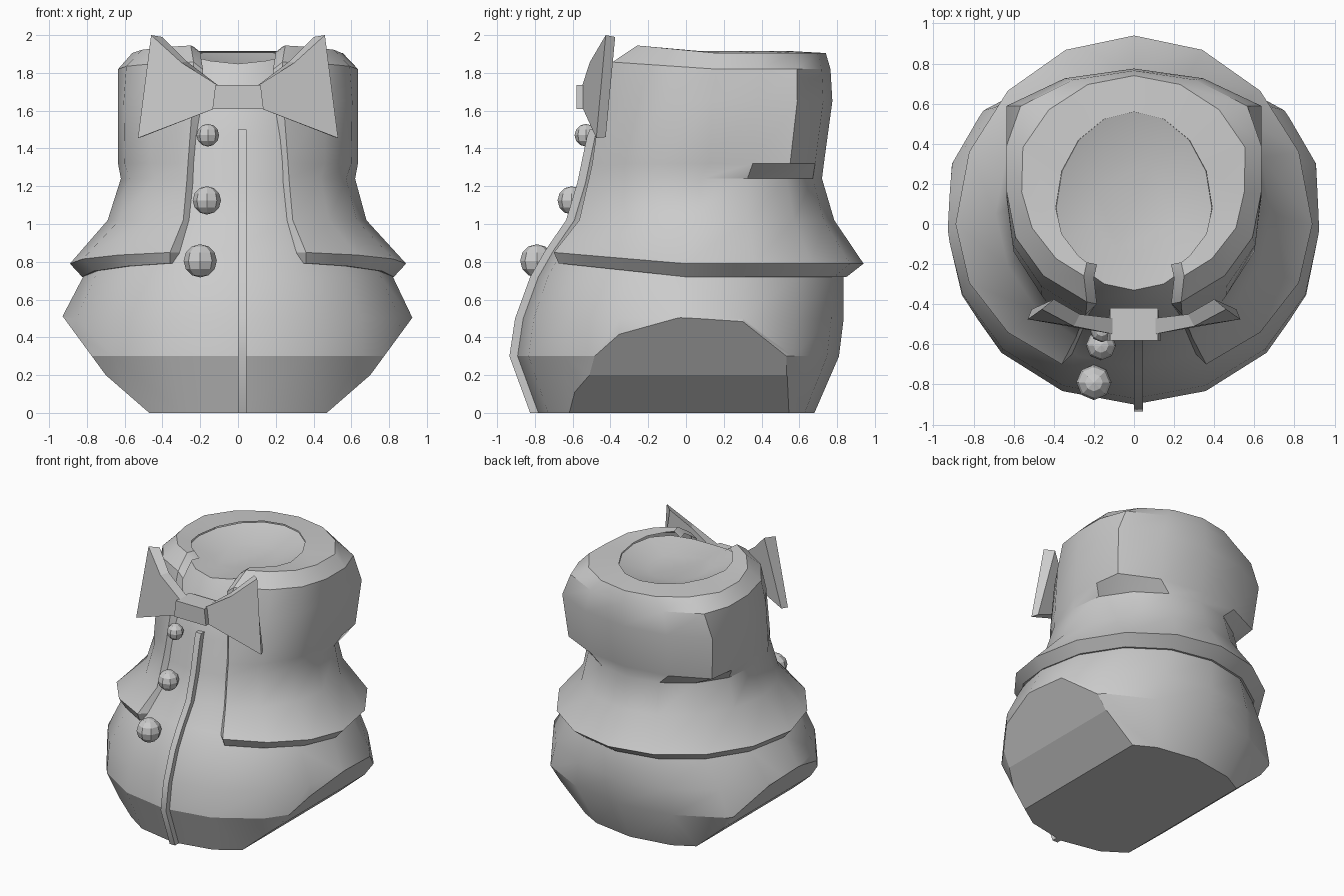
import bpy, bmesh, math
from mathutils import Vector

if "Cube" in bpy.data.objects:
    bpy.data.objects.remove(bpy.data.objects["Cube"])

grey = bpy.data.materials.new("plain_grey")
grey.diffuse_color = (0.6, 0.6, 0.6, 1)
grey.use_nodes = True
grey.node_tree.nodes["Principled BSDF"].inputs["Base Color"].default_value = grey.diffuse_color


def finish(name, bm, angle=30):
    bmesh.ops.recalc_face_normals(bm, faces=bm.faces)
    me = bpy.data.meshes.new(name)
    bm.to_mesh(me)
    bm.free()
    ob = bpy.data.objects.new(name, me)
    bpy.context.collection.objects.link(ob)
    me.materials.append(grey)
    bpy.context.view_layer.objects.active = ob
    ob.select_set(True)
    if angle:
        bpy.ops.object.shade_smooth_by_angle(angle=math.radians(angle))
    ob.select_set(False)
    return ob


def ring_point(t, z, af, ab, yf, yb, yc, clamp=9):
    """Point on an egg-shaped ring; t = 0 is the front, clamp flattens the sides."""
    c = math.cos(t)
    x = (af if c > 0 else ab) * math.sin(t)
    y = yc + ((yf - yc) * c if c > 0 else (yc - yb) * c)
    return Vector((max(-clamp, min(clamp, x)), y, z))


def bridge(bm, rows, closed):
    n = len(rows[0])
    for r0, r1 in zip(rows, rows[1:]):
        for i in range(n if closed else n - 1):
            j = (i + 1) % n
            bm.faces.new((r0[i], r0[j], r1[j], r1[i]))


STEP = math.tau / 16

# Body: round belly rising to a shallow dented neck, dipping at the front
body_rings = [  # z, front half width, back half width, front y, back y, mid y, front dip
    (0.0, 0.79, 0.83, -0.79, 0.68, 0.0, 0), (0.3, 0.935, 1.06, -0.90, 0.81, -0.02, 0),
    (0.5, 0.925, 0.98, -0.87, 0.835, -0.03, 0), (0.72, 0.82, 0.82, -0.79, 0.835, -0.02, 0),
    (0.86, 0.74, 0.74, -0.71, 0.78, 0.0, 0), (1.02, 0.60, 0.60, -0.60, 0.68, 0.0, 0),
    (1.22, 0.57, 0.57, -0.54, 0.62, 0.0, 0), (1.46, 0.55, 0.55, -0.49, 0.62, 0.0, 0),
    (1.7, 0.50, 0.50, -0.42, 0.62, 0.05, 0), (1.908, 0.388, 0.388, -0.33, 0.56, 0.08, 0.06),
    (1.84, 0.21, 0.21, -0.14, 0.33, 0.08, 0)]
bm = bmesh.new()
rows = []
for z, af, ab, f, b, c, dip in body_rings:
    pts = [ring_point(i * STEP, z, af, ab, f, b, c, 0.935) for i in range(16)]
    for i, p in enumerate(pts):
        p.z -= dip * max(0, math.cos(i * STEP)) ** 4
    rows.append([bm.verts.new(p) for p in pts])
bridge(bm, rows, True)
bm.faces.new(rows[0])
bm.faces.new(rows[-1])
# Slanted flat cuts where the legs would join
for s in (1, -1):
    for co, no in (((0.7, 0, 0.2), (0.3, 0, -0.22)), ((0.47, 0, 0), (0.2, 0, -0.23))):
        cut = bmesh.ops.bisect_plane(
            bm, geom=bm.verts[:] + bm.edges[:] + bm.faces[:], dist=1e-5,
            plane_co=(co[0] * s, 0, co[2]), plane_no=(no[0] * s, 0, no[2]), clear_outer=True)
        edges = [e for e in cut["geom_cut"] if isinstance(e, bmesh.types.BMEdge)]
        bmesh.ops.contextual_create(bm, geom=edges)
body = finish("body", bm, 27)
for poly in body.data.polygons:  # keep the cut faces flat
    if poly.normal.z < -0.4 and abs(poly.normal.x) > 0.6 and len(poly.vertices) > 5:
        poly.use_smooth = False

# Jacket: open shell with a flared hem, flat sides at the arms and a neck rim
jacket_rings = [  # z, front half width, back half width, front y, back y, mid y, side limit, opening x, front lift
    (0.72, 0.79, 0.79, -0.70, 0.81, 0.0, 9, 0.36, 0.08),
    (0.72, 0.825, 0.825, -0.75, 0.85, 0.0, 9, 0.36, 0.08),
    (0.79, 0.89, 0.89, -0.765, 0.94, 0.0, 9, 0.36, 0.065),
    (1.02, 0.68, 0.69, -0.63, 0.785, 0.05, 9, 0.29, 0.0),
    (1.24, 0.62, 0.64, -0.58, 0.72, 0.08, 0.62, 0.27, 0.0),
    (1.32, 0.65, 0.86, -0.555, 0.73, 0.12, 0.635, 0.265, 0.0),
    (1.65, 0.655, 0.90, -0.495, 0.775, 0.14, 0.635, 0.24, 0.0),
    (1.82, 0.64, 0.80, -0.43, 0.765, 0.16, 0.635, 0.235, 0.04),
    (1.905, 0.55, 0.60, -0.31, 0.74, 0.16, 0.56, 0.25, 0.045),
    (1.915, 0.39, 0.39, -0.26, 0.56, 0.08, 9, 0.235, 0.03)]
bm = bmesh.new()
rows = []
for z, af, ab, f, b, c, lim, xo, lift in jacket_rings:
    row = []
    for i in range(1, 16):
        t = i * STEP
        if i in (1, 15):
            t = math.asin(xo / af) * (1 if i == 1 else -1)
        p = ring_point(t, z, af, ab, f, b, c, lim)
        p.z += lift * max(0, math.cos(t))
        row.append(p)
    # turn the front edges inward to give the cloth its thickness
    drop = 0.0 if z < 1.81 else 0.04
    ends = [Vector((p.x - math.copysign(0.05, p.x), p.y + (0.05 if z < 1.81 else -0.01), p.z - drop))
            for p in (row[0], row[-1])]
    rows.append([bm.verts.new(p) for p in [ends[0]] + row + [ends[1]]])
bridge(bm, rows, False)
finish("jacket", bm)

# Placket: narrow strip following the front of the belly
path = [(-0.79, 0), (-0.90, 0.3), (-0.87, 0.5), (-0.79, 0.72), (-0.71, 0.86),
        (-0.60, 1.02), (-0.54, 1.22), (-0.49, 1.46), (-0.475, 1.5)]
bm = bmesh.new()
rows = [[bm.verts.new((x, y + d, z)) for x, d in
         ((0, 0.06), (0, -0.035), (0.045, -0.035), (0.045, 0.06))] for y, z in path]
bridge(bm, rows, True)
bm.faces.new(rows[0])
bm.faces.new(rows[-1])
finish("placket", bm)

# Buttons
for k, (x, y, z, r) in enumerate([(-0.2, -0.79, 0.805, 0.088), (-0.165, -0.605, 1.125, 0.075),
                                  (-0.16, -0.53, 1.47, 0.06)]):
    bm = bmesh.new()
    bmesh.ops.create_uvsphere(bm, u_segments=8, v_segments=6, radius=r)
    bmesh.ops.translate(bm, verts=bm.verts, vec=(x, y, z))
    finish(f"button_{k + 1}", bm, 0)


def slab(name, front, back):
    """Solid between two matching outlines."""
    bm = bmesh.new()
    rows = [[bm.verts.new(p) for p in o] for o in (front, back)]
    bridge(bm, rows, True)
    bm.faces.new(rows[0])
    bm.faces.new(rows[1])
    finish(name, bm, 0)


# Bow tie: knot and two flared wings
slab("bow_knot",
     [(-0.135, -0.58, 1.61), (0.135, -0.58, 1.61), (0.12, -0.58, 1.735), (-0.12, -0.58, 1.735)],
     [(-0.12, -0.42, 1.61), (0.12, -0.42, 1.61), (0.12, -0.42, 1.735), (-0.12, -0.42, 1.735)])
for s, side in ((-1, "left"), (1, "right")):
    front = [(0.1, -0.55, 1.62), (0.53, -0.475, 1.455), (0.46, -0.425, 2.0), (0.3, -0.51, 1.855), (0.1, -0.55, 1.73)]
    back = [(0.1, -0.47, 1.63), (0.51, -0.425, 1.46), (0.40, -0.375, 1.99), (0.27, -0.45, 1.86), (0.1, -0.47, 1.73)]
    slab(f"bow_wing_{side}", [(s * x, y, z) for x, y, z in front], [(s * x, y, z) for x, y, z in back])
